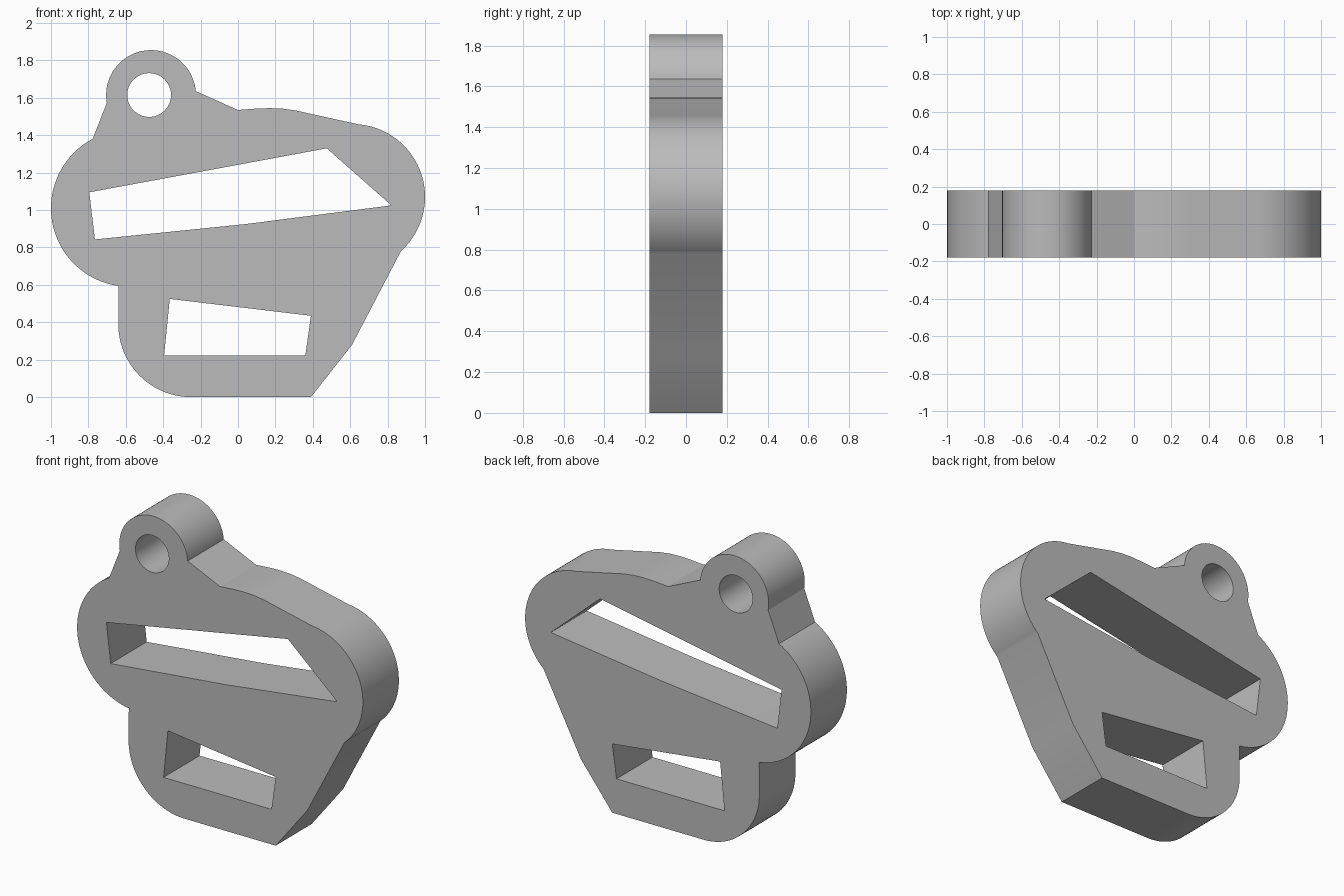
import bpy
from math import cos, sin, radians

cube = bpy.data.objects.get("Cube")
if cube:
    bpy.data.objects.remove(cube, do_unlink=True)

HALF_DEPTH = 0.18


def arc(cx, cz, r, start, end, steps=32):
    """Points along a circular arc, angles in degrees."""
    angles = [radians(start + (end - start) * i / steps) for i in range(steps + 1)]
    return [(cx + r * cos(a), cz + r * sin(a)) for a in angles]


# Outer outline, clockwise from the lower left corner
outline = (
    arc(-0.25, 0.39, 0.39, 270, 180, 24)          # rounded bottom corner
    + arc(-0.58, 1.01, 0.42, 262, 118, 40)        # left lobe
    + arc(-0.465, 1.615, 0.24, 190, 5, 48)        # hanging eyelet
    + [(0, 1.535), (0.09, 1.542), (0.17, 1.545),  # sloping shoulder
       (0.24, 1.542), (0.31, 1.532)]
    + arc(0.61, 1.07, 0.39, 85, -48, 40)          # right lobe
    + [(0.61, 0.28), (0.39, 0)]                   # tapered lower side
)

# Openings through the plate
eyelet_hole = arc(-0.475, 1.615, 0.117, 0, 360, 48)[:-1]
upper_slot = [(-0.795, 1.095), (0.475, 1.33), (0.82, 1.025),
              (0.04, 0.925), (-0.765, 0.843)]
lower_slot = [(-0.365, 0.525), (0.39, 0.435), (0.36, 0.222), (-0.395, 0.222)]

# Filled flat curve, extruded to the plate thickness
curve = bpy.data.curves.new("plate_profile", "CURVE")
curve.dimensions = "2D"
curve.fill_mode = "BOTH"
curve.extrude = HALF_DEPTH
for loop in (outline, eyelet_hole, upper_slot, lower_slot):
    spline = curve.splines.new("POLY")
    spline.points.add(len(loop) - 1)
    for point, (x, z) in zip(spline.points, loop):
        point.co = (x, z, 0, 1)
    spline.use_cyclic_u = True

plate = bpy.data.objects.new("slotted_plate", curve)
bpy.context.collection.objects.link(plate)
plate.rotation_euler.x = radians(90)

bpy.ops.object.select_all(action="DESELECT")
plate.select_set(True)
bpy.context.view_layer.objects.active = plate
bpy.ops.object.convert(target="MESH")
bpy.ops.object.transform_apply(location=False, rotation=True, scale=False)

# Weld the caps to the walls and face everything outward
bpy.ops.object.mode_set(mode="EDIT")
bpy.ops.mesh.select_all(action="SELECT")
bpy.ops.mesh.remove_doubles(threshold=0.0005)
bpy.ops.mesh.normals_make_consistent(inside=False)
bpy.ops.object.mode_set(mode="OBJECT")
bpy.ops.object.shade_smooth_by_angle(angle=radians(20))

# Plain grey finish
grey = bpy.data.materials.new("plain_grey")
grey.use_nodes = True
colour = (0.5, 0.5, 0.5, 1)
grey.diffuse_color = colour
grey.node_tree.nodes["Principled BSDF"].inputs["Base Color"].default_value = colour
plate.data.materials.clear()
plate.data.materials.append(grey)
